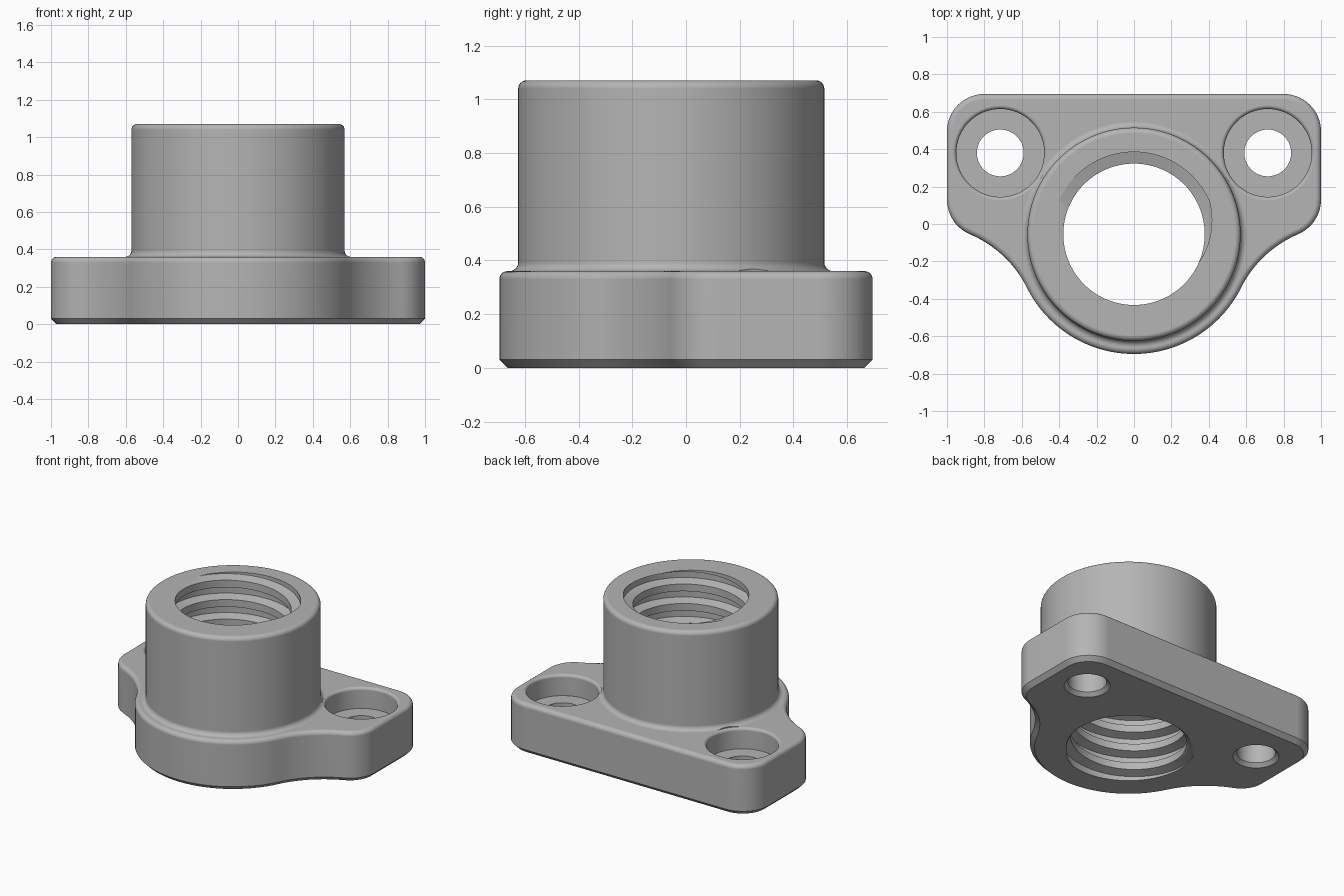
import bpy, bmesh
from math import pi, cos, sin, atan2, hypot, radians

if "Cube" in bpy.data.objects:
    bpy.data.objects.remove(bpy.data.objects["Cube"])

HEIGHT, BASE_H = 1.07, 0.36
BORE_Y, BOSS_R, DISK_R = -0.055, 0.57, 0.64
BOLT_X, BOLT_Y = 0.715, 0.38

metal = bpy.data.materials.new("grey_metal")
metal.use_nodes = True
grey = (0.46, 0.46, 0.46, 1)
metal.diffuse_color = grey
metal.node_tree.nodes["Principled BSDF"].inputs["Base Color"].default_value = grey


def finish(name, bm):
    bmesh.ops.recalc_face_normals(bm, faces=bm.faces)
    mesh = bpy.data.meshes.new(name)
    bm.to_mesh(mesh)
    bm.free()
    mesh.materials.append(metal)
    obj = bpy.data.objects.new(name, mesh)
    bpy.context.collection.objects.link(obj)
    return obj


def loft(name, rings):
    """Skin a stack of equal point rings and cap both ends."""
    bm = bmesh.new()
    loops = [[bm.verts.new(p) for p in ring] for ring in rings]
    n = len(loops[0])
    for a, b in zip(loops, loops[1:]):
        for i in range(n):
            j = (i + 1) % n
            bm.faces.new((a[i], a[j], b[j], b[i]))
    bm.faces.new(loops[0])
    bm.faces.new(loops[-1])
    return finish(name, bm)


def lathe(name, profile, x, y, n=96):
    ang = [2 * pi * i / n for i in range(n)]
    return loft(name, [[(x + r * cos(a), y + r * sin(a), z) for a in ang]
                       for r, z in profile])


def arc(cx, cz, r, start, end, n=6):
    return [(cx + r * cos(radians(start + (end - start) * i / n)),
             cz + r * sin(radians(start + (end - start) * i / n))) for i in range(n + 1)]


def base_outline():
    """Half outline as (point, outward normal) from tangent arcs, then mirrored."""
    half = []

    def add(cx, cy, r, a0, a1, n, side=1):
        for i in range(n + 1):
            a = a0 + (a1 - a0) * i / n
            half.append((cx + r * cos(a), cy + r * sin(a), side * cos(a), side * sin(a)))

    corner, blend, join = 0.2, 0.6, radians(-26.5)
    ex, ey = 1 - corner, 0.13
    kx = (DISK_R + blend) * cos(join)
    ky = BORE_Y + (DISK_R + blend) * sin(join)
    toe = atan2(ky - ey, kx - ex)
    add(0, BORE_Y, DISK_R, -pi / 2, join, 24)
    add(kx, ky, blend, join + pi, toe + pi, 16, -1)
    add(ex, ey, corner, toe, 0, 10)
    add(ex, 0.695 - corner, corner, 0, pi / 2, 14)
    # drop doubled points where the arcs meet
    clean = [half[0]]
    for p in half[1:]:
        if hypot(p[0] - clean[-1][0], p[1] - clean[-1][1]) > 0.01:
            clean.append(p)
    return clean + [(-x, y, -nx, ny) for x, y, nx, ny in reversed(clean[1:])]


def boolean(target, tool, operation):
    tool.hide_render = True
    mod = target.modifiers.new(operation.lower(), 'BOOLEAN')
    mod.operation, mod.object, mod.solver = operation, tool, 'EXACT'
    bpy.ops.object.select_all(action='DESELECT')
    bpy.context.view_layer.objects.active = target
    target.select_set(True)
    bpy.ops.object.modifier_apply(modifier=mod.name)
    bpy.data.objects.remove(tool)


def thread_cutter(minor, major, pitch, steps=96):
    """Single-start trapezoidal screw, longer than the bore at both ends."""
    profile = [(0.185, minor), (0.315, major), (0.685, major), (0.815, minor)]
    turns = int(HEIGHT / pitch) + 6
    z0 = HEIGHT - pitch * (0.75 + turns - 3)
    bm = bmesh.new()
    rows = []
    for i in range(turns * steps + 1):
        a = 2 * pi * i / steps
        rows.append([bm.verts.new((r * cos(a), BORE_Y + r * sin(a), z0 + pitch * (u + i / steps)))
                     for u, r in profile])
    for i in range(len(rows) - 1):
        a, b = rows[i], rows[i + 1]
        for j in range(3):
            bm.faces.new((a[j], b[j], b[j + 1], a[j + 1]))
        if i + 1 + steps < len(rows):
            c, d = rows[i + steps], rows[i + 1 + steps]
            bm.faces.new((a[3], b[3], d[0], c[0]))
    # close both open ends to points on the axis
    mid = z0 + pitch * turns / 2
    rim = [e for e in bm.edges if e.is_boundary]
    for low in (True, False):
        tip = bm.verts.new((0, BORE_Y, z0 if low else z0 + pitch * (turns + 1)))
        for e in rim:
            if (e.verts[0].co.z < mid) == low:
                bm.faces.new((e.verts[0], e.verts[1], tip))
    # close the step between the first and last turns
    bmesh.ops.holes_fill(bm, edges=[e for e in bm.edges if e.is_boundary], sides=0)
    return finish("thread_cutter", bm)


# Mounting flange: chamfered underside, rounded top edge
R = 0.03
levels = [(-R, 0), (0, R)] + [(x, z) for x, z in arc(-R, BASE_H - R, R, 0, 90)]
outline = base_outline()
body = loft("flanged_threaded_nut", [[(x + nx * d, y + ny * d, z) for x, y, nx, ny in outline]
                                     for d, z in levels])

# Round boss: fillet at the foot, rounded upper rim
F = 0.033
boss_profile = ([(BOSS_R + F, BASE_H - 0.1)]
                + arc(BOSS_R + F, BASE_H + F, F, 270, 180)
                + arc(BOSS_R - R, HEIGHT - R, R, 0, 90))
boolean(body, lathe("boss", boss_profile, 0, BORE_Y, 128), 'UNION')

# Counterbored bolt holes with softened rim and chamfered exit
E = 0.02
hole_profile = ([(0.17, -0.02), (0.125, 0.025), (0.125, 0.21), (0.235, 0.21)]
                + arc(0.235 + E, BASE_H - E, E, 180, 90)
                + [(0.235 + E, BASE_H + 0.06)])
for side in (-1, 1):
    boolean(body, lathe("bolt_hole_cutter", hole_profile, side * BOLT_X, BOLT_Y), 'DIFFERENCE')

# Threaded bore with a lead-in chamfer underneath
boolean(body, thread_cutter(0.378, 0.44, 0.14), 'DIFFERENCE')
boolean(body, lathe("lead_in_cutter", [(0.425, -0.02), (0.37, 0.035)], 0, BORE_Y), 'DIFFERENCE')

# Shading
bpy.context.view_layer.objects.active = body
body.select_set(True)
bpy.ops.object.shade_smooth_by_angle(angle=radians(30))
weighted = body.modifiers.new("weighted_normals", 'WEIGHTED_NORMAL')
weighted.keep_sharp = True
